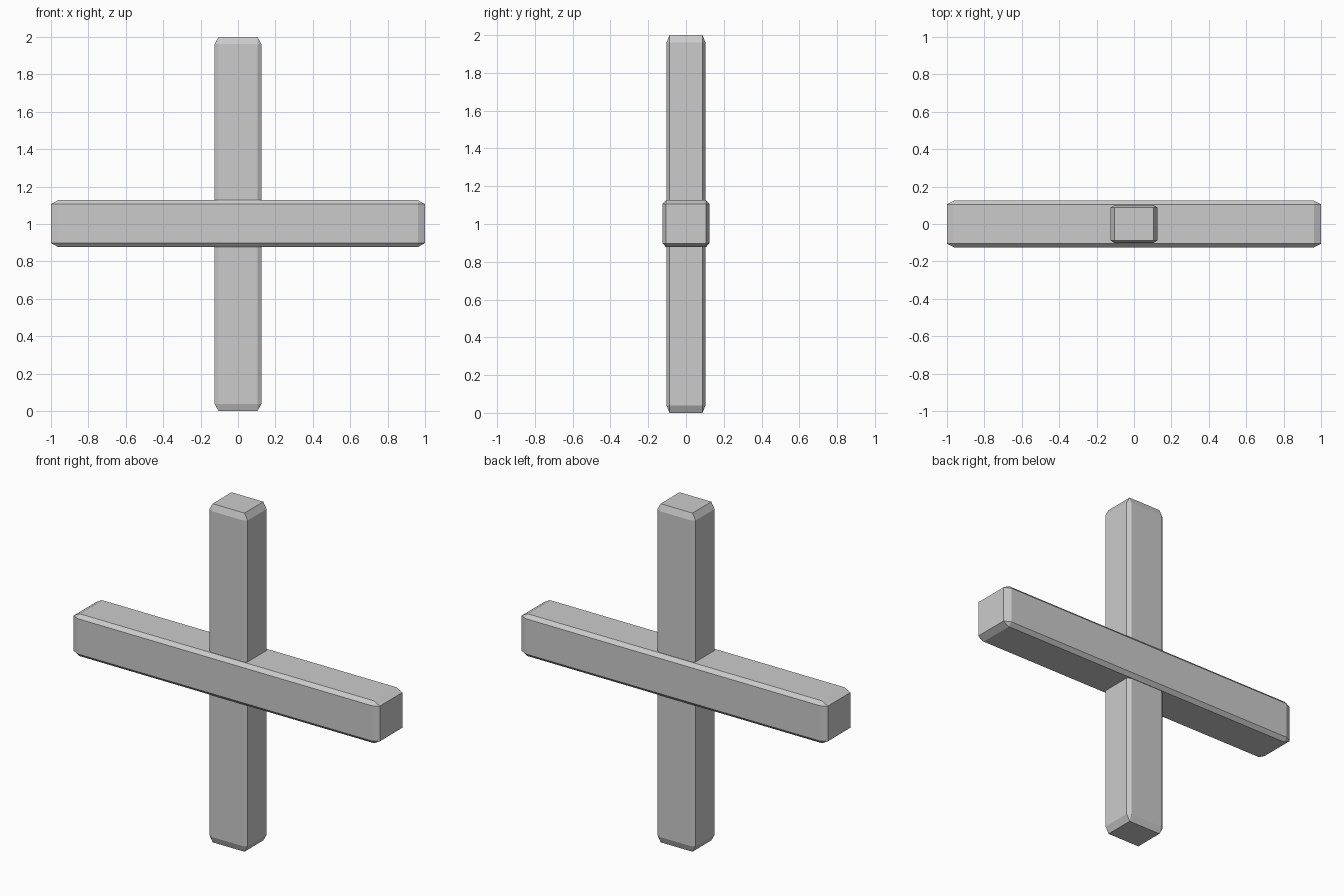
import bpy, bmesh
from itertools import product

if "Cube" in bpy.data.objects:
    bpy.data.objects.remove(bpy.data.objects["Cube"])


def chamfered_beam(name, half, cut, centre):
    """Box with chamfered edges; half sizes and cut depths are given per axis."""
    bm = bmesh.new()
    for signs in product((-1, 1), repeat=3):
        for flat in range(3):  # three points around each corner
            bm.verts.new([s * (half[i] if i == flat else half[i] - cut[i])
                          for i, s in enumerate(signs)])
    bmesh.ops.convex_hull(bm, input=bm.verts[:])
    bmesh.ops.dissolve_limit(bm, angle_limit=0.01, verts=bm.verts[:], edges=bm.edges[:])
    bmesh.ops.recalc_face_normals(bm, faces=bm.faces[:])
    mesh = bpy.data.meshes.new(name)
    bm.to_mesh(mesh)
    bm.free()
    obj = bpy.data.objects.new(name, mesh)
    obj.location = centre
    bpy.context.collection.objects.link(obj)
    return obj


# Upright post
chamfered_beam("vertical_beam", (0.125, 0.102, 1.0), (0.021, 0.014, 0.038), (0, 0, 1))
# Crossbar
chamfered_beam("horizontal_beam", (1.0, 0.125, 0.125), (0.038, 0.02, 0.021), (0, 0, 1.002))
